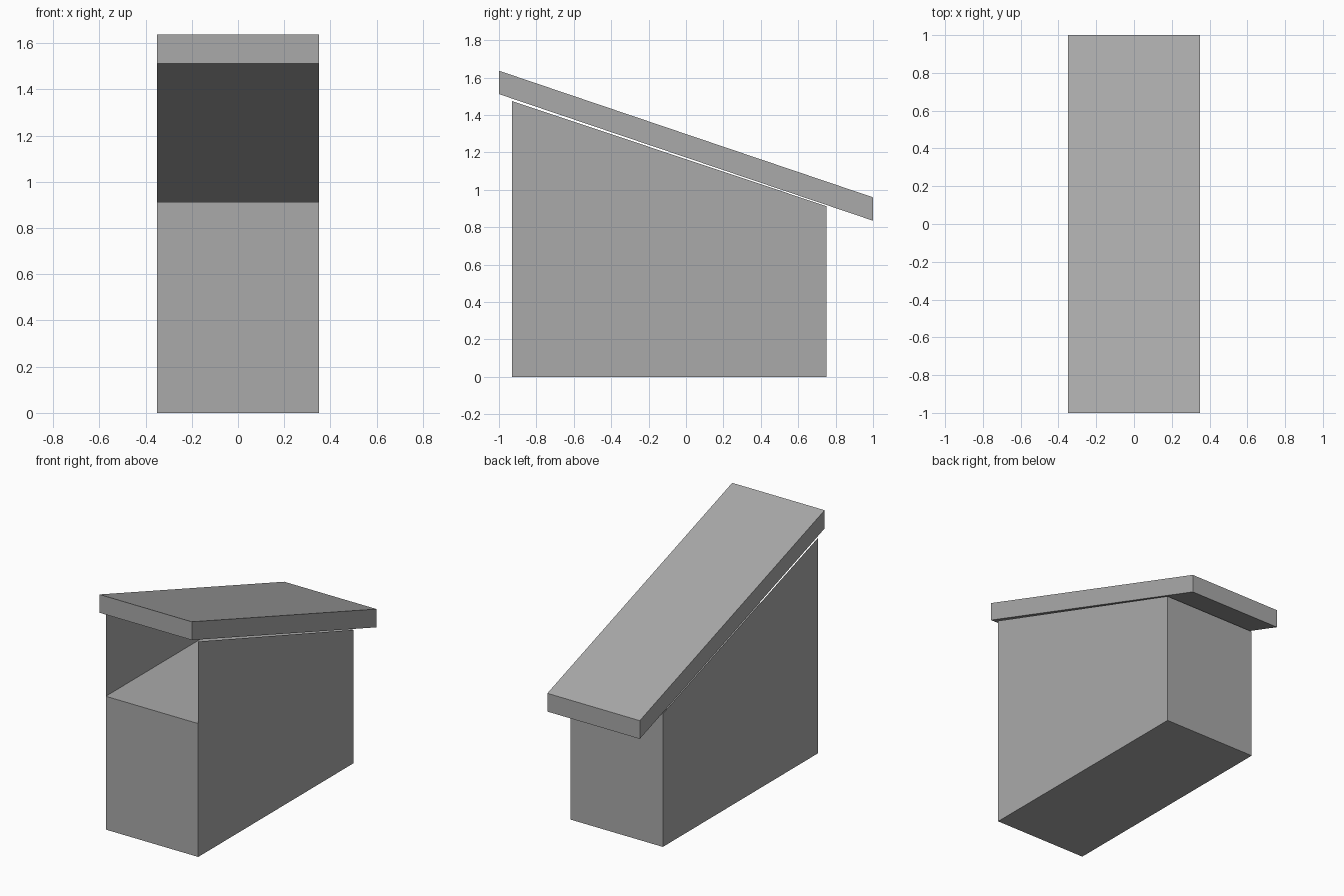
import bpy
import bmesh

if "Cube" in bpy.data.objects:
    bpy.data.objects.remove(bpy.data.objects["Cube"])

W = 0.35                       # half width
Y0, Y1 = -0.93, 0.75           # body front and back
DECK, PEAK = 0.913, 1.475      # deck height, top of side walls at the front

grey = bpy.data.materials.new("grey")
grey.diffuse_color = (0.4, 0.4, 0.4, 1)
grey.use_nodes = True
grey.node_tree.nodes["Principled BSDF"].inputs["Base Color"].default_value = grey.diffuse_color


def extrude_profile(name, profile):
    """Extrude a (y, z) profile across the full width as a closed solid."""
    bm = bmesh.new()
    face = bm.faces.new([bm.verts.new((-W, y, z)) for y, z in profile])
    ext = bmesh.ops.extrude_face_region(bm, geom=[face], use_keep_orig=True)
    moved = [g for g in ext["geom"] if isinstance(g, bmesh.types.BMVert)]
    bmesh.ops.translate(bm, verts=moved, vec=(2 * W, 0, 0))
    bmesh.ops.recalc_face_normals(bm, faces=bm.faces)
    return finish(name, bm)


def finish(name, bm):
    mesh = bpy.data.meshes.new(name)
    bm.to_mesh(mesh)
    bm.free()
    mesh.materials.append(grey)
    obj = bpy.data.objects.new(name, mesh)
    bpy.context.collection.objects.link(obj)
    return obj


# Lower box with a flat deck on top
extrude_profile("body", [(Y0, 0), (Y1, 0), (Y1, DECK), (Y0, DECK)])

# Paper-thin triangular side walls above the deck, open at the front
for name, x in (("left_wall", -W), ("right_wall", W)):
    bm = bmesh.new()
    pts = [(Y0, DECK), (Y1, DECK), (Y0, PEAK)]
    if x < 0:
        pts.reverse()
    bm.faces.new([bm.verts.new((x, y, z)) for y, z in pts])
    finish(name, bm)

# Sloping roof slab with vertical ends
extrude_profile("roof", [(-1, 1.512), (1, 0.835), (1, 0.96), (-1, 1.637)])
